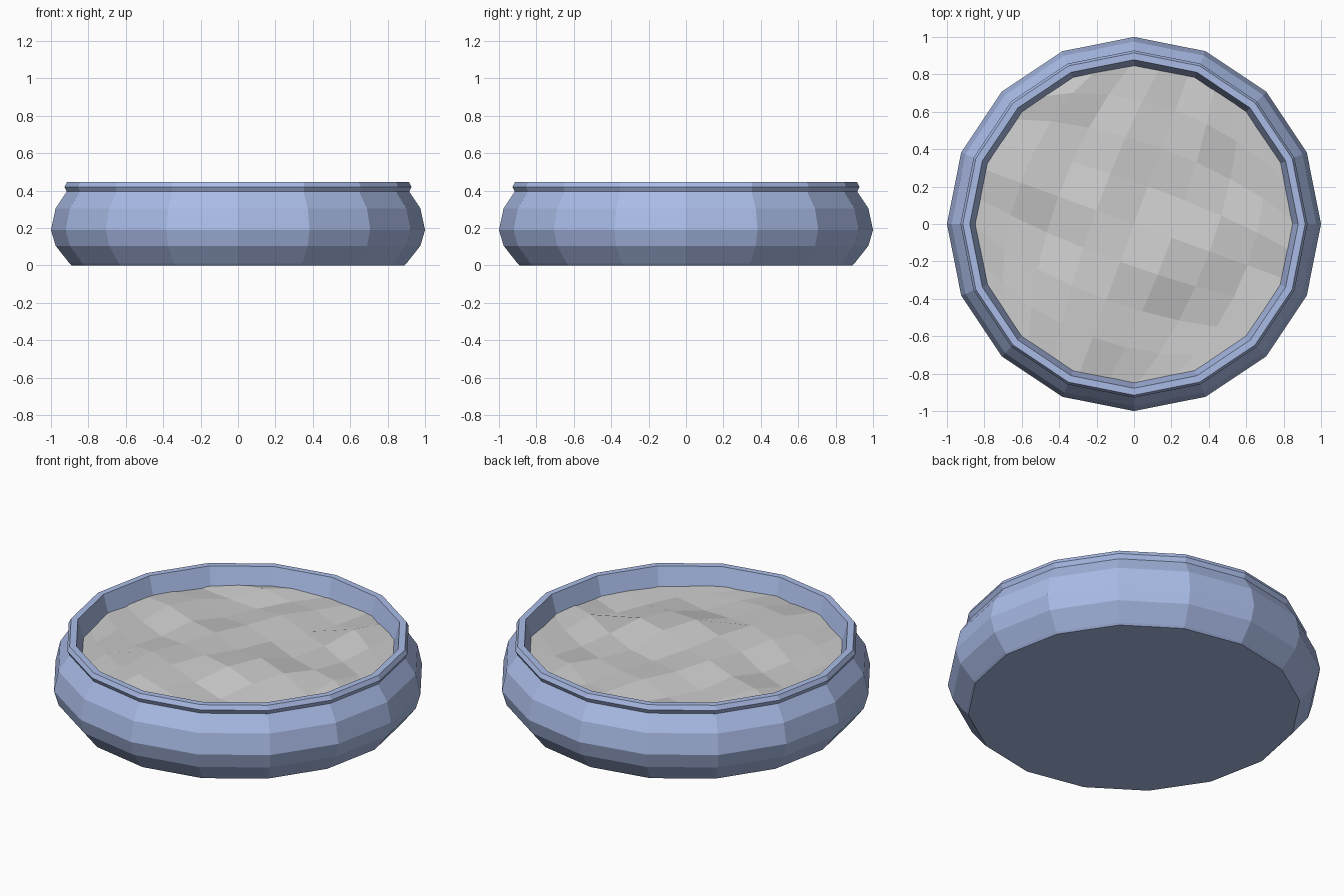
import bpy, bmesh, math, random
from math import cos, sin, pi, sqrt

if "Cube" in bpy.data.objects:
    bpy.data.objects.remove(bpy.data.objects["Cube"])

SIDES = 16
random.seed(11)

def make_object(name, bm):
    bmesh.ops.recalc_face_normals(bm, faces=bm.faces)
    mesh = bpy.data.meshes.new(name)
    bm.to_mesh(mesh)
    bm.free()
    obj = bpy.data.objects.new(name, mesh)
    bpy.context.collection.objects.link(obj)
    return obj

def lathe(name, profile):
    """Spin (radius, z) points into a closed low-poly shell, capped at both ends."""
    bm = bmesh.new()
    rings = [[bm.verts.new((r * cos(2 * pi * i / SIDES), r * sin(2 * pi * i / SIDES), z))
              for i in range(SIDES)] for r, z in profile]
    for a, b in zip(rings, rings[1:]):
        for i in range(SIDES):
            j = (i + 1) % SIDES
            bm.faces.new((a[i], a[j], b[j], b[i]))
    bm.faces.new(rings[0])
    bm.faces.new(rings[-1])
    return make_object(name, bm)

# Bowl: rounded wall, notched lip, then down the inside to a hidden floor
bowl = lathe("bowl", [
    (0.89, 0.0), (0.90, 0.01), (0.975, 0.105), (1.0, 0.19), (0.975, 0.305),
    (0.915, 0.395), (0.928, 0.42), (0.915, 0.445), (0.878, 0.445),
    (0.845, 0.33), (0.80, 0.10)])
blue = bpy.data.materials.new("blue_glaze")
blue.diffuse_color = (0.40, 0.50, 0.80, 1)
blue.use_nodes = True
blue.node_tree.nodes["Principled BSDF"].inputs["Base Color"].default_value = blue.diffuse_color
bowl.data.materials.append(blue)

# Filling: square grid rounded into a disc, turned, slightly domed and uneven
bm = bmesh.new()
N, R, TURN = 8, 0.86, math.radians(-20)
grid = []
for i in range(N + 1):
    row = []
    for j in range(N + 1):
        u, v = 2 * i / N - 1, 2 * j / N - 1
        x, y = R * u * sqrt(1 - v * v / 2), R * v * sqrt(1 - u * u / 2)
        dome = 1 - (x * x + y * y) / R ** 2
        bump = random.uniform(-1, 1) * (0.006 + 0.028 * min(1, 2 * dome))
        z = 0.34 + 0.025 * dome + bump
        row.append(bm.verts.new((x * cos(TURN) - y * sin(TURN),
                                 x * sin(TURN) + y * cos(TURN), z)))
    grid.append(row)
for i in range(N):
    for j in range(N):
        bm.faces.new((grid[i][j], grid[i + 1][j], grid[i + 1][j + 1], grid[i][j + 1]))
make_object("filling", bm)
